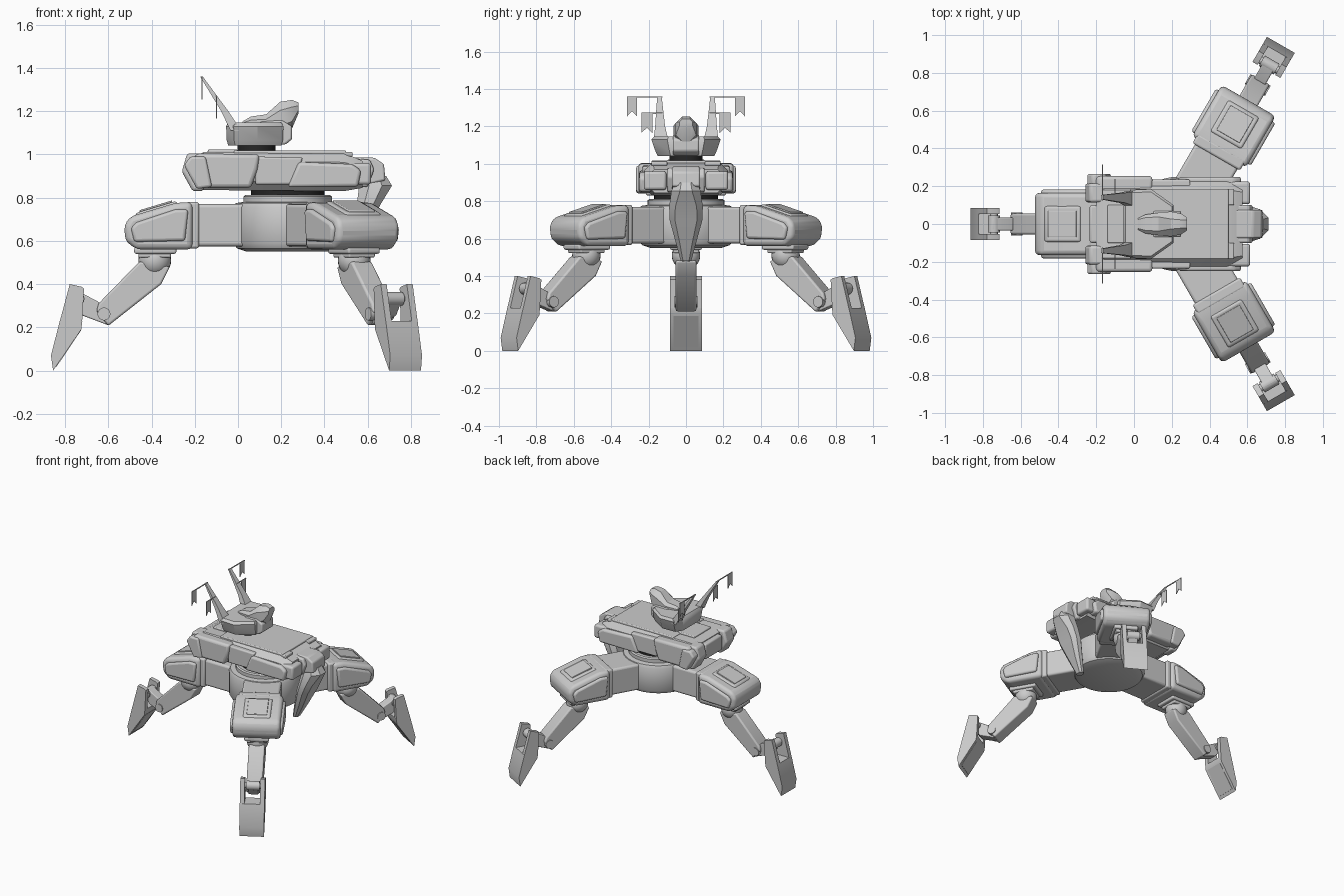
import bpy, bmesh, math
from mathutils import Matrix, Vector

cube = bpy.data.objects.get("Cube")
if cube:
    bpy.data.objects.remove(cube, do_unlink=True)


def material(name, c):
    m = bpy.data.materials.new(name)
    m.use_nodes = True
    m.diffuse_color = (c, c, c, 1)
    m.node_tree.nodes["Principled BSDF"].inputs["Base Color"].default_value = (c, c, c, 1)
    return m


GREY = material("light grey", 0.6)
DARK = material("dark grey", 0.02)
HUB = Vector((0.23, 0, 0))
place = Matrix.Identity(4)   # current placement of new parts
made = []


def finish(name, bm, bevel=0.0, mat=GREY):
    bmesh.ops.recalc_face_normals(bm, faces=bm.faces)
    me = bpy.data.meshes.new(name)
    bm.to_mesh(me)
    bm.free()
    me.materials.append(mat)
    ob = bpy.data.objects.new(name, me)
    bpy.context.collection.objects.link(ob)
    ob.matrix_world = place
    if bevel:
        mod = ob.modifiers.new("bevel", 'BEVEL')
        mod.width = bevel
        mod.segments = 3
        mod.limit_method = 'ANGLE'
    made.append(ob)
    return ob


def loft(name, rings, bevel=0.0, mat=GREY):
    """Skin a row of rings and cap both ends."""
    bm = bmesh.new()
    rows = [[bm.verts.new(p) for p in r] for r in rings]
    n = len(rows[0])
    for a, b in zip(rows, rows[1:]):
        for i in range(n):
            j = (i + 1) % n
            bm.faces.new((a[i], a[j], b[j], b[i]))
    bm.faces.new(rows[0])
    bm.faces.new(rows[-1])
    return finish(name, bm, bevel, mat)


def prism(name, pts, lo, hi, bevel=0.0, axis="y", mat=GREY):
    """Extrude an outline along y (outline in x, z) or x (outline in y, z)."""
    put = (lambda p, t: (p[0], t, p[1])) if axis == "y" else (lambda p, t: (t, p[0], p[1]))
    return loft(name, [[put(p, t) for p in pts] for t in (lo, hi)], bevel, mat)


def box(name, x, y, z, bevel=0.0, mat=GREY):
    return prism(name, [(x[0], z[0]), (x[1], z[0]), (x[1], z[1]), (x[0], z[1])], *y, bevel, mat=mat)


def octagon(u0, u1, v0, v1, k=0.25):
    c = k * min(u1 - u0, v1 - v0)
    return [(u0 + c, v0), (u1 - c, v0), (u1, v0 + c), (u1, v1 - c),
            (u1 - c, v1), (u0 + c, v1), (u0, v1 - c), (u0, v0 + c)]


def lathe(name, profile, centre, mat=GREY, steps=48):
    rings = []
    for r, z in profile:
        rings.append([(centre[0] + r * math.cos(2 * math.pi * i / steps),
                       centre[1] + r * math.sin(2 * math.pi * i / steps), z) for i in range(steps)])
    return loft(name, rings, 0, mat)


def axle(name, x, z, r, half):
    ring = [(x + r * math.cos(math.pi * i / 8), z + r * math.sin(math.pi * i / 8)) for i in range(16)]
    return prism(name, ring, -half, half)


# ---- hub and turret ring
lathe("hub", [(.19, .55), (.235, .565), (.25, .59), (.25, .755), (.24, .775),
              (.205, .78), (.205, .805), (.195, .812)], HUB)
lathe("turret_ring", [(.17, .8), (.17, .84)], HUB, DARK)

# ---- three legs, each built pointing along +x from the hub
for tag, deg in (("right", 180), ("left_back", 60), ("left_front", -60)):
    place = Matrix.Translation(HUB) @ Matrix.Rotation(math.radians(deg), 4, 'Z')
    n = lambda part: "%s_%s" % (tag, part)
    prism(n("hip_arm"), [(.1, .575), (.48, .575), (.48, .77), (.1, .77)], -.13, .13, .015)
    prism(n("hip_collar"), [(.41, .565), (.47, .565), (.47, .78), (.41, .78)], -.145, .145, .012)
    prism(n("pod"), [(.44, .56), (.7, .56), (.75, .6), (.757, .67), (.73, .712), (.52, .775), (.44, .78)],
          -.165, .165, .025)
    prism(n("pod_side_rim"), [(.475, .6), (.71, .595), (.725, .66), (.7, .685), (.52, .745), (.46, .745)],
          -.182, .182, .014)
    prism(n("pod_hatch"), [(.5, .74), (.72, .68), (.7, .73), (.515, .785)], -.095, .095, .012)
    prism(n("hatch_plate"), [(.535, .77), (.685, .725), (.685, .742), (.535, .787)], -.07, .07, .004)
    box(n("joint_plate"), (.515, .71), (-.085, .085), (.54, .57), .01)
    box(n("joint_mount"), (.54, .69), (-.07, .07), (.522, .55), .008)
    bm = bmesh.new()
    bmesh.ops.create_uvsphere(bm, u_segments=24, v_segments=14, radius=.076,
                              matrix=Matrix.Translation((.615, 0, .51)))
    finish(n("ball_joint"), bm)
    # Thigh, knee link and foot
    prism(n("thigh"), [(.685, .505), (.875, .31), (.885, .275), (.83, .207), (.585, .4), (.545, .48)],
          -.055, .055, .01)
    prism(n("knee_link"), [(.83, .21), (.95, .255), (1.0, .325), (.98, .365), (.945, .355), (.87, .315)],
          -.034, .034, .006)
    axle(n("knee_axle"), .85, .262, .03, .062)
    axle(n("ankle_axle"), .972, .332, .02, .07)
    axle(n("ankle_collar"), .972, .332, .032, .045)
    prism(n("foot"), [(.95, .23), (.955, .19), (1.085, 0), (1.095, .07), (1.054, .23)], -.085, .085)
    for s in (1, -1):
        prism(n("foot_prong"), [(.951, .225), (.942, .38), (.955, .388), (1.008, .4), (1.055, .225)],
              s * .054, s * .085)
    prism(n("foot_pad"), [(.962, .19), (1.075, .022), (1.069, .018), (.956, .186)], -.066, .066)
place = Matrix.Identity(4)

# ---- main hull
hull = [(-.2, .19, .86, .99), (-.16, .225, .835, 1.01), (.49, .225, .83, 1.008), (.575, .2, .845, .97)]
loft("hull", [[(x, y, z) for y, z in octagon(-w, w, lo, hi)] for x, w, lo, hi in hull])
box("top_deck", (-.02, .5), (-.185, .185), (1.0, 1.018), .006)
box("deck_spine", (-.14, .0), (-.1, .1), (1.0, 1.022), .006)
box("rear_block", (-.235, -.15), (-.1, .1), (.87, .985), .012)
for s in (1, -1):
    prism("rear_side_armour", [(-.21, .975), (-.19, 1.005), (.1, 1.0), (.09, .93), (.06, .845), (-.15, .845)],
          s * .17, s * .254, .02)
    prism("front_side_armour", [(.28, .965), (.53, .955), (.57, .925), (.555, .85), (.23, .848)],
          s * .18, s * .25, .015)
    prism("middle_side_armour", [(.08, .99), (.3, .985), (.26, .86), (.08, .86)], s * .18, s * .236, .01)
    prism("rear_pod", [(-.26, .92), (-.235, 1.005), (-.16, 1.005), (-.16, .83), (-.21, .83)],
          s * .115, s * .215, .014)
    prism("rear_fender", [(-.25, .95), (-.22, .99), (-.15, .99), (-.12, .85), (-.19, .84)],
          s * .2, s * .266, .012)
    box("front_pod", (.5, .615), (s * .105, s * .225), (.86, .96), .015)
    box("deck_panel", (.34, .53), (s * .1, s * .185), (.99, 1.012), .006)

# ---- snout and hanging prow
prism("snout_frame", [(.5, .985), (.61, .975), (.63, .93), (.6, .85), (.5, .845)], -.1, .1, .01)
prism("snout", [(.53, .985), (.63, .985), (.675, .955), (.682, .88), (.56, .85)], -.075, .075, .01)
prow = [(.48, .47, .51, .028), (.58, .495, .565, .055), (.7, .53, .625, .088),
        (.77, .55, .66, .09), (.855, .56, .712, .078), (.9, .57, .685, .06)]
loft("prow", [[(x, y, z) for x, y in octagon(a, b, -w, w, .3)] for z, a, b, w in prow])

# ---- head
lathe("neck", [(.088, 1.0), (.088, 1.06)], (.085, 0), DARK, 32)
plan = [(-.055, .12), (-.02, .18), (.09, .185), (.21, .1)]
plan += [(x, -y) for x, y in reversed(plan)]
loft("head_base", [[(.08 + (x - .08) * f, y * g, z) for x, y in plan]
                   for z, f, g in ((1.042, .93, .82), (1.065, .98, .88), (1.13, 1, 1), (1.147, .93, .92))])
prism("chin", [(.1, 1.045), (.22, 1.045), (.25, 1.07), (.25, 1.13), (.2, 1.16), (.1, 1.15)], -.07, .07, .01)
cab = [(.02, .03, 1.13, 1.152), (.06, .05, 1.12, 1.175), (.13, .06, 1.11, 1.185),
       (.195, .066, 1.09, 1.243), (.25, .055, 1.12, 1.252), (.28, .035, 1.19, 1.24)]
loft("cab", [[(x, y, z) for y, z in octagon(-w, w, lo, hi, .3)] for x, w, lo, hi in cab])

# ---- antenna blades, rods and pennants
blade = [(1.11, -.035, .015, .09, .175), (1.2, -.078, -.045, .112, .165), (1.36, -.175, -.163, .13, .154)]
for s in (1, -1):
    loft("antenna_blade", [[(a, s * c, z), (b, s * c, z), (b, s * d, z), (a, s * d, z)]
                           for z, a, b, c, d in blade])
    for x, top, near, far in ((-.167, 1.358, .262, .315), (-.1, 1.27, .18, .238)):
        box("pennant_rod", (x - .003, x + .003), (s * .125, s * far), (top - .003, top + .003))
        low, mid = top - .105, (near + far) / 2
        flag = [(near, top), (far, top), (far, low), (mid, low + .028), (near, low)]
        prism("pennant", [(s * y, z) for y, z in flag], x - .002, x + .002, axis="x")

# ---- smooth round parts, keep edges sharp
bpy.ops.object.select_all(action='DESELECT')
for ob in made:
    ob.select_set(True)
bpy.context.view_layer.objects.active = made[0]
bpy.ops.object.shade_smooth_by_angle(angle=math.radians(32))
